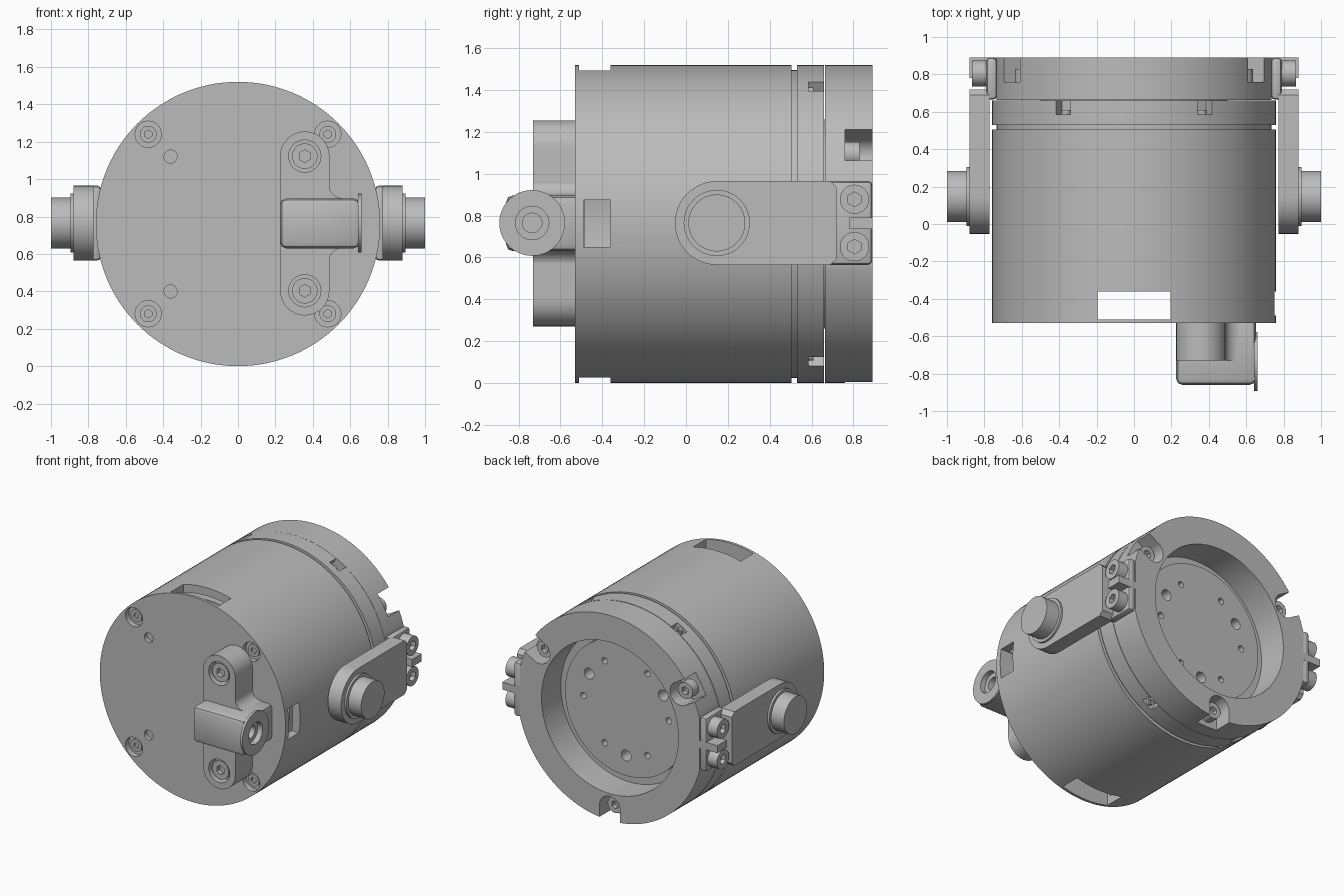
import bpy, bmesh, math
from mathutils import Matrix, Vector

if "Cube" in bpy.data.objects:
    bpy.data.objects.remove(bpy.data.objects["Cube"], do_unlink=True)

GREY = (0.5, 0.5, 0.5, 1)
mat = bpy.data.materials.new("machined_grey")
mat.use_nodes = True
mat.diffuse_color = GREY
mat.node_tree.nodes["Principled BSDF"].inputs["Base Color"].default_value = GREY

R, CZ = 0.76, 0.76
AXES = {"x": Vector((1, 0, 0)), "y": Vector((0, 1, 0))}


def finish(name, bm):
    bmesh.ops.remove_doubles(bm, verts=bm.verts, dist=1e-5)
    bmesh.ops.recalc_face_normals(bm, faces=bm.faces)
    mesh = bpy.data.meshes.new(name)
    bm.to_mesh(mesh)
    bm.free()
    mesh.materials.append(mat)
    ob = bpy.data.objects.new(name, mesh)
    bpy.context.collection.objects.link(ob)
    return ob


def cyl(name, axis, centre, r, lo, hi, seg=32):
    """Cylinder along x (centre is y, z) or y (centre is x, z)."""
    lo, hi = min(lo, hi), max(lo, hi)
    mid = (lo + hi) / 2
    a, b = centre
    pos = (mid, a, b) if axis == "x" else (a, mid, b)
    m = Matrix.Translation(pos) @ AXES[axis].to_track_quat("Z", "Y").to_matrix().to_4x4()
    bm = bmesh.new()
    bmesh.ops.create_cone(bm, cap_ends=True, segments=seg, radius1=r, radius2=r,
                          depth=hi - lo, matrix=m)
    return finish(name, bm)


def box(name, x, y, z, turn=0.0):
    """Box from ranges, optionally turned about the main axis."""
    bm = bmesh.new()
    spans = (x, y, z)
    m = Matrix.Translation([sum(s) / 2 for s in spans]) @ Matrix.Diagonal(
        [abs(s[1] - s[0]) for s in spans] + [1])
    if turn:
        c = Matrix.Translation((0, 0, CZ))
        m = c @ Matrix.Rotation(turn, 4, "Y") @ c.inverted() @ m
    bmesh.ops.create_cube(bm, size=1, matrix=m)
    return finish(name, bm)


def prism(name, axis, pts, lo, hi):
    """Extrude a closed outline along x or y."""
    bm = bmesh.new()
    vs = [bm.verts.new((lo, a, b) if axis == "x" else (a, lo, b)) for a, b in pts]
    face = bm.faces.new(vs)
    geo = bmesh.ops.extrude_face_region(bm, geom=[face])["geom"]
    bmesh.ops.translate(bm, vec=AXES[axis] * (hi - lo),
                        verts=[g for g in geo if isinstance(g, bmesh.types.BMVert)])
    return finish(name, bm)


def lathe(name, profile, closed, seg=128):
    """Revolve (radius, y) points about the main axis."""
    bm = bmesh.new()
    vs = [bm.verts.new((r, y, CZ)) for r, y in profile]
    pairs = list(zip(vs, vs[1:])) + ([(vs[-1], vs[0])] if closed else [])
    edges = [bm.edges.new(p) for p in pairs]
    bmesh.ops.spin(bm, geom=vs + edges, cent=(0, 0, CZ), axis=(0, 1, 0),
                   angle=math.tau, steps=seg, use_duplicate=False)
    return finish(name, bm)


def arc(c, r, a0, a1, n=16):
    return [(c[0] + r * math.cos(math.radians(a0 + (a1 - a0) * i / n)),
             c[1] + r * math.sin(math.radians(a0 + (a1 - a0) * i / n))) for i in range(n + 1)]


def modify(ob, kind, **props):
    mod = ob.modifiers.new(kind.lower(), kind)
    for k, v in props.items():
        setattr(mod, k, v)
    bpy.context.view_layer.objects.active = ob
    bpy.ops.object.modifier_apply(modifier=mod.name)


def cut(ob, *cutters):
    for c in cutters:
        modify(ob, "BOOLEAN", operation="DIFFERENCE", solver="EXACT", object=c)
        bpy.data.objects.remove(c, do_unlink=True)


def screw(name, axis, centre, r, base, top):
    """Socket head screw; the head faces from base towards top."""
    head = cyl(name, axis, centre, r, base, top)
    d = 1 if top > base else -1
    cut(head, cyl("socket", axis, centre, r * 0.5, top - d * 0.035, top + d * 0.02, 6))
    return head


def polar(r, deg):
    a = math.radians(deg)
    return r * math.cos(a), CZ + r * math.sin(a)


# Main housing: hollow drum with a groove and a raised rear floor
housing = lathe("housing", [(0, -.53), (R, -.53), (R, .505), (.735, .505), (.735, .53),
                            (R, .53), (R, .66), (.5, .66), (.5, .70), (0, .70)], False)
cut(housing, cyl("cavity", "y", (0, CZ), .70, -.485, .42, 96))
# Windows above, below and on the left side
cut(housing, box("top_bottom_window", (-.195, .195), (-.51, -.36), (-.2, 1.8)),
    box("side_window", (.6, .9), (-.49, -.36), (.65, .875)))
cyl("inner_drum", "y", (0, CZ), .66, -.34, .40, 64)
# Lid counterbores and dowel holes
for sx in (-1, 1):
    for sz in (-1, 1):
        c = (.48 * sx, CZ + .48 * sz)
        cut(housing, cyl("bore", "y", c, .07, -.6, -.49))
        screw("lid_screw", "y", c, .045, -.488, -.505)
for sz in (-1, 1):
    cut(housing, cyl("dowel", "y", (-.36, CZ + .36 * sz), .035, -.6, -.5))
# Rim pockets near the rear joint, each with a small screw
for deg in (60, 120, 240, 300):
    cut(housing, box("pocket", (.69, .85), (.585, .68), (CZ - .045, CZ + .045),
                     -math.radians(deg)))
    screw("pocket_screw", "y", polar(.725, deg), .025, .58, .61)
# Holes in the rear floor
for i in range(6):
    cut(housing, cyl("small_hole", "y", polar(.35, 60 * i), .023, .6, .75, 20))
for deg in (30, 150, 270):
    cut(housing, cyl("large_hole", "y", polar(.35, deg), .04, .58, .75, 24))

# Rear ring with side flats and three screw notches
ring = lathe("rear_ring", [(.56, .663), (R - .001, .663), (R - .001, .89), (.56, .89)], True)
for s in (-1, 1):
    cut(ring, box("flat", (s * .735, s * .9), (.6, 1), (.565, .965)))
for deg in (30, 150, 270):
    c = polar(.665, deg)
    cut(ring, cyl("notch", "y", c, .085, .76, .95),
        box("notch_mouth", (.665, .85), (.76, .95), (CZ - .085, CZ + .085), -math.radians(deg)))
    screw("ring_screw", "y", c, .06, .755, .83)

# Side arms with trunnion pins, the same on both sides
ARM_Z = .765
outline = arc((.147, ARM_Z), .2, 90, 270, 24) + [(.69, .565), (.72, .595), (.72, .935), (.69, .965)]
for s, side in ((1, "left"), (-1, "right")):
    prism(side + "_arm", "x", outline, s * .772, s * .88)
    cyl(side + "_pin_collar", "x", (.147, ARM_Z), .158, s * .87, s * .895, 48)
    cyl(side + "_pin", "x", (.147, ARM_Z), .136, s * .88, s * 1.0, 48)
    tab = box(side + "_tab", (s * .733, s * .79), (.665, .89), (.565, .965))
    modify(tab, "BEVEL", width=.02, segments=2)
    box(side + "_tab_fin", (s * .733, s * .88), (.78, .89), (.735, .79))
    for sz in (-1, 1):
        screw(side + "_tab_screw", "x", (.805, ARM_Z + .113 * sz), .07, s * .78, s * .866)

# Front bracket: rounded foot, crossing arm, fillets and end flange
FX = .357
foot = prism("bracket_foot", "y", arc((FX, 1.123), .132, 0, 180) + arc((FX, .403), .132, 180, 360),
             -.73, -.529)
for z in (1.123, .403):
    cut(foot, cyl("foot_bore", "y", (FX, z), .086, -.8, -.66))
    screw("foot_screw", "y", (FX, z), .068, -.65, -.715)
arm = box("bracket_arm", (.225, .652), (-.86, -.5), (.63, .897))
modify(arm, "BEVEL", width=.033, segments=2)
for s in (-1, 1):
    fillet = [(FX + .13, ARM_Z + s * .12)] + [
        (x, ARM_Z + s * z) for x, z in arc((.56, .205), .073, 180, 270, 8)] + [
        (.56, ARM_Z + s * .12)]
    prism("bracket_fillet", "y", fillet, -.73, -.529)
flange = cyl("bracket_flange", "x", (-.735, ARM_Z), .157, .642, .66, 48)
for part in (arm, flange):
    cut(part, cyl("eye_recess", "x", (-.735, ARM_Z), .08, .62, .7),
        cyl("eye_hole", "x", (-.735, ARM_Z), .047, .5, .7))

# Smooth round walls, keep edges sharp
bpy.ops.object.select_all(action="DESELECT")
for ob in bpy.context.collection.objects:
    if ob.type == "MESH" and mat.name in ob.data.materials:
        ob.select_set(True)
        bpy.context.view_layer.objects.active = ob
bpy.ops.object.shade_smooth_by_angle(angle=math.radians(30))
